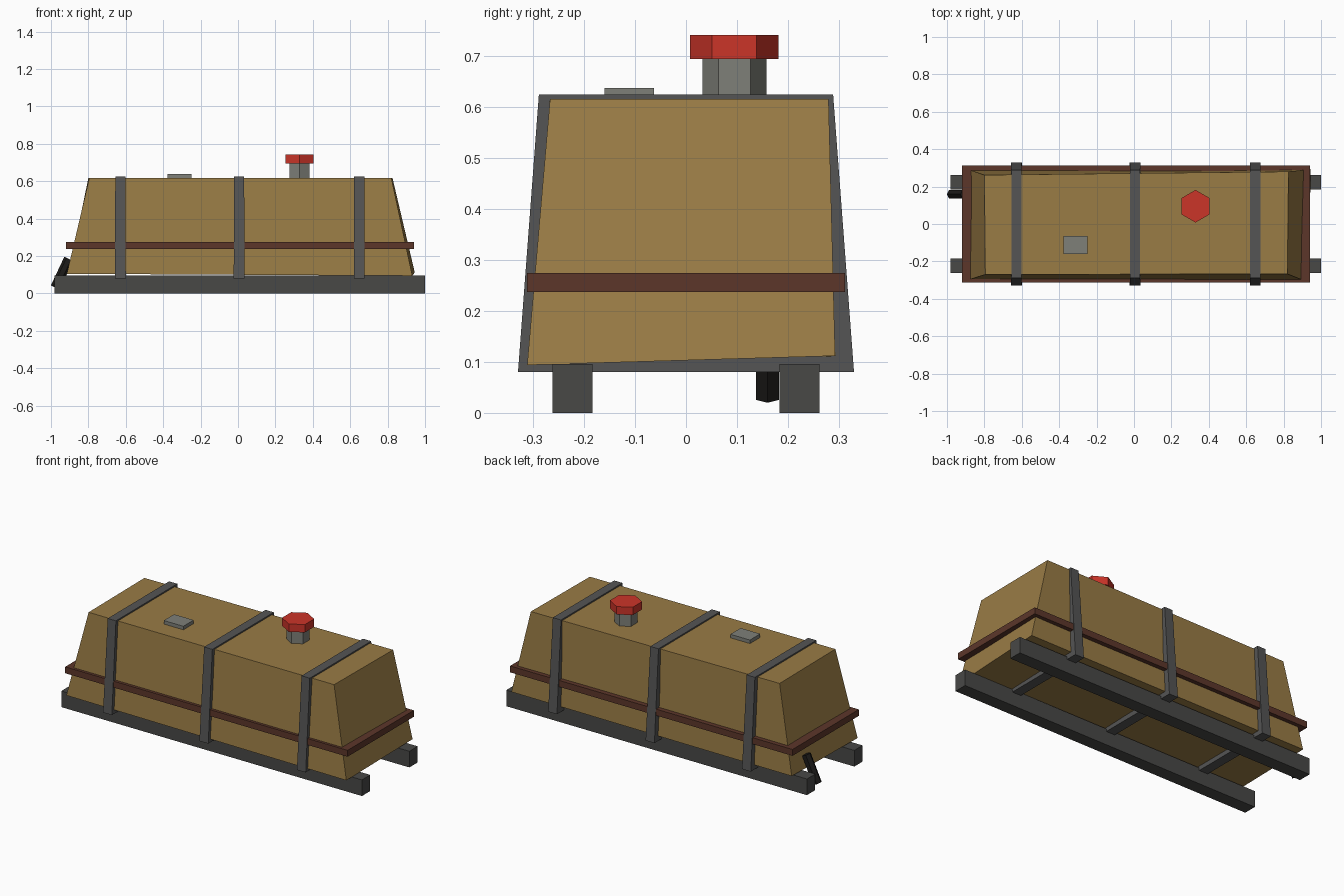
import bpy
import bmesh
from math import pi
from mathutils import Vector, Matrix

if "Cube" in bpy.data.objects:
    bpy.data.objects.remove(bpy.data.objects["Cube"])


def material(name, r, g, b):
    m = bpy.data.materials.new(name)
    m.diffuse_color = (r, g, b, 1)
    m.use_nodes = True
    m.node_tree.nodes["Principled BSDF"].inputs["Base Color"].default_value = m.diffuse_color
    return m


TAN = material("tan_paint", 0.32, 0.2, 0.06)
RUST = material("rust_brown", 0.107, 0.037, 0.023)
RED = material("red_paint", 0.6, 0.035, 0.022)
DARK = material("dark_steel", 0.065, 0.065, 0.062)
STRAP = material("strap_steel", 0.09, 0.09, 0.09)
STEEL = material("light_steel", 0.21, 0.215, 0.19)
BLACK = material("black_rubber", 0.012, 0.011, 0.01)


def finish(name, bm, mat):
    bmesh.ops.recalc_face_normals(bm, faces=bm.faces)
    me = bpy.data.meshes.new(name)
    bm.to_mesh(me)
    bm.free()
    me.materials.append(mat)
    ob = bpy.data.objects.new(name, me)
    bpy.context.collection.objects.link(ob)
    return ob


def hexahedron(name, bottom, top, mat):
    """Six-sided block from two matching rings of four corners."""
    bm = bmesh.new()
    lo = [bm.verts.new(p) for p in bottom]
    hi = [bm.verts.new(p) for p in top]
    bm.faces.new(lo)
    bm.faces.new(hi)
    for i in range(4):
        j = (i + 1) % 4
        bm.faces.new((lo[i], lo[j], hi[j], hi[i]))
    return finish(name, bm, mat)


def rect(x0, x1, y0, y1, z):
    return [(x0, y0, z), (x1, y0, z), (x1, y1, z), (x0, y1, z)]


def box(name, x0, x1, y0, y1, z0, z1, mat):
    return hexahedron(name, rect(x0, x1, y0, y1, z0), rect(x0, x1, y0, y1, z1), mat)


def hex_prism(name, a, b, radius, mat, spin):
    """Six-sided prism running from point a to point b."""
    a, b = Vector(a), Vector(b)
    axis = b - a
    rot = axis.to_track_quat('Z', 'Y').to_matrix().to_4x4()
    bm = bmesh.new()
    bmesh.ops.create_cone(bm, cap_ends=True, segments=6, radius1=radius,
                          radius2=radius, depth=axis.length,
                          matrix=Matrix.Translation((a + b) / 2) @ rot @ Matrix.Rotation(spin, 4, 'Z'))
    # snap the spin so a corner points along the wanted direction
    return finish(name, bm, mat)


# Tapered, slightly uneven tank
hexahedron("tank_body",
           [(-0.915, -0.308, 0.105), (0.932, -0.312, 0.094),
            (0.945, 0.293, 0.112), (-0.905, 0.298, 0.107)],
           [(-0.795, -0.27, 0.617), (0.82, -0.267, 0.617),
            (0.826, 0.28, 0.617), (-0.80, 0.262, 0.617)], TAN)

# Rail around the tank
box("tank_rail", -0.92, 0.94, -0.312, 0.312, 0.237, 0.275, RUST)

# Straps wrapped around the tank
for i, x in enumerate((-0.629, 0.006, 0.648)):
    hexahedron(f"strap_{i + 1}",
               rect(x - 0.029, x + 0.029, -0.33, 0.33, 0.08),
               rect(x - 0.027, x + 0.027, -0.289, 0.289, 0.625), STRAP)

# Skids
for name, y in (("front_skid", -0.223), ("back_skid", 0.223)):
    box(name, -0.98, 1.0, y - 0.039, y + 0.039, 0, 0.096, DARK)

# Filler neck and cap, corners pointing along y
for name, z0, z1, r, mat in (("filler_neck", 0.6, 0.7, 0.063, STEEL),
                             ("filler_cap", 0.695, 0.742, 0.087, RED)):
    bm = bmesh.new()
    bmesh.ops.create_cone(bm, cap_ends=True, segments=6, radius1=r, radius2=r,
                          depth=z1 - z0,
                          matrix=Matrix.Translation((0.329, 0.095, (z0 + z1) / 2)))
    # put one corner exactly on +y
    v = max(bm.verts, key=lambda p: p.co.y).co
    if abs(v.x - 0.329) > 0.01:
        bmesh.ops.rotate(bm, verts=bm.verts, cent=(0.329, 0.095, 0),
                         matrix=Matrix.Rotation(pi / 6, 3, 'Z'))
    finish(name, bm, mat)

# Small plate on top
box("top_plate", -0.377, -0.248, -0.16, -0.063, 0.6, 0.638, STEEL)

# Leaning drain pipe: hexagon rings with flats facing y
bm = bmesh.new()
bmesh.ops.create_cone(bm, cap_ends=True, segments=6, radius1=0.026,
                      radius2=0.026, depth=0.17)
v = max(bm.verts, key=lambda p: p.co.x).co
if abs(v.y) > 0.005:
    bmesh.ops.rotate(bm, verts=bm.verts, cent=(0, 0, 0),
                     matrix=Matrix.Rotation(pi / 6, 3, 'Z'))
bmesh.ops.rotate(bm, verts=bm.verts, cent=(0, 0, 0),
                 matrix=Matrix.Rotation(0.44, 3, 'Y'))
bmesh.ops.translate(bm, verts=bm.verts, vec=(-0.941, 0.16, 0.108))
finish("drain_pipe", bm, BLACK)
